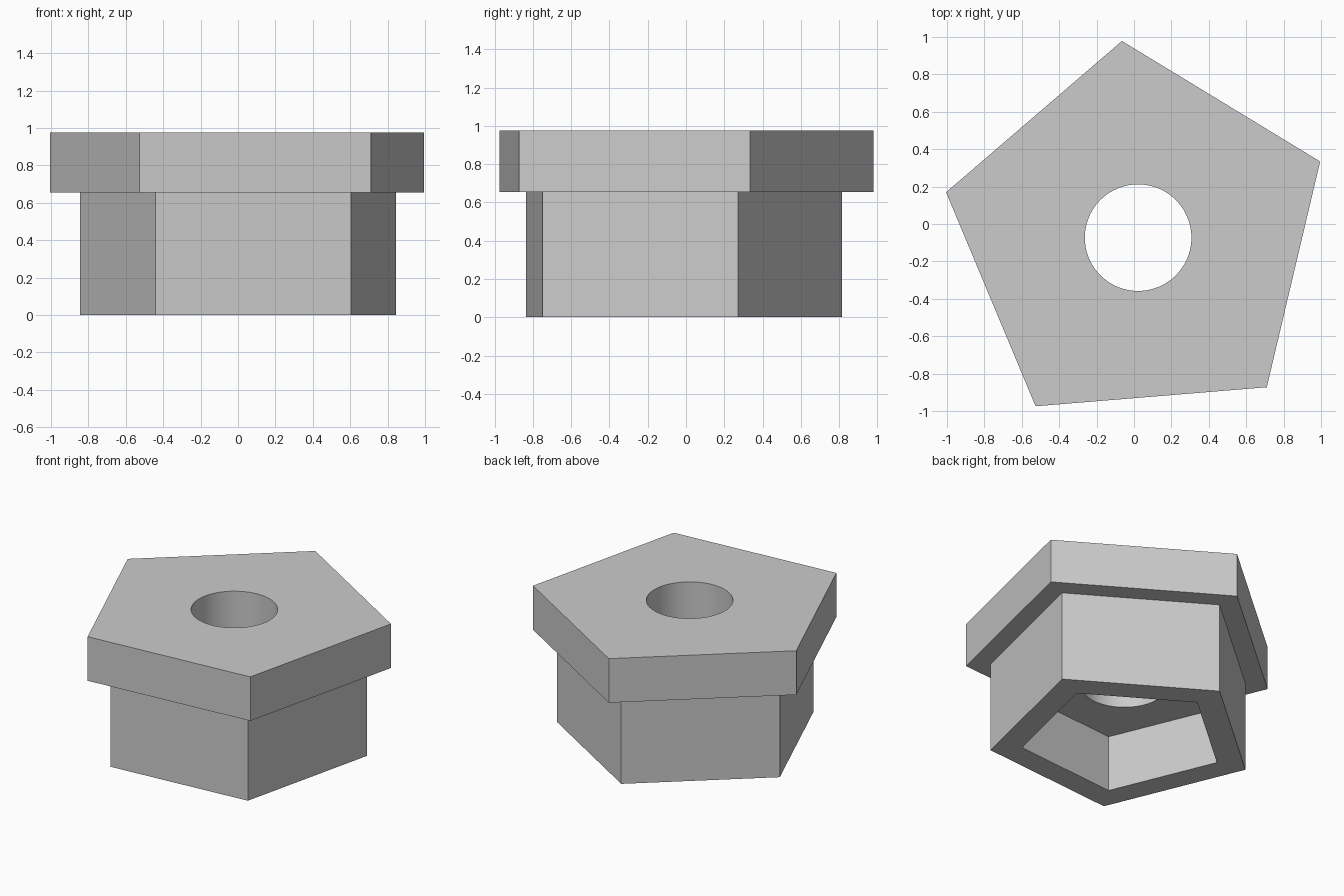
import bpy
import bmesh
from math import cos, sin, radians

cube = bpy.data.objects.get("Cube")
if cube:
    bpy.data.objects.remove(cube, do_unlink=True)

CENTRE_X, CENTRE_Y = 0.022, -0.073
TURN = 22.7          # direction of one pentagon corner, degrees
SEGMENTS = 80        # multiple of 5, so the corners fall on ring points
TOP, SHOULDER, CEILING = 0.975, 0.655, 0.408
HEAD, BODY, POCKET, BORE = 1.055, 0.892, 0.682, 0.285


def ring(bm, radius, z, pentagon=True):
    """Closed ring of points, either pentagonal or circular."""
    points = []
    for i in range(SEGMENTS):
        step = i * 360 / SEGMENTS
        r = radius
        if pentagon:
            r *= cos(radians(36)) / cos(radians(step % 72 - 36))
        a = radians(step + TURN)
        points.append(bm.verts.new((CENTRE_X + r * cos(a), CENTRE_Y + r * sin(a), z)))
    return points


bm = bmesh.new()
rings = [
    # flanged head
    ring(bm, HEAD, TOP),
    ring(bm, HEAD, SHOULDER),
    # narrower body
    ring(bm, BODY, SHOULDER),
    ring(bm, BODY, 0),
    # pentagonal pocket underneath
    ring(bm, POCKET, 0),
    ring(bm, POCKET, CEILING),
    # round bore through the head
    ring(bm, BORE, CEILING, pentagon=False),
    ring(bm, BORE, TOP, pentagon=False),
]

# Join each ring to the next, closing the section back at the top
for lower, upper in zip(rings, rings[1:] + rings[:1]):
    for i in range(SEGMENTS):
        j = (i + 1) % SEGMENTS
        bm.faces.new((lower[i], lower[j], upper[j], upper[i]))
bmesh.ops.recalc_face_normals(bm, faces=bm.faces)

mesh = bpy.data.meshes.new("pentagonal_bushing")
bm.to_mesh(mesh)
bm.free()
bushing = bpy.data.objects.new("pentagonal_bushing", mesh)
bpy.context.collection.objects.link(bushing)

# Plain grey material
grey = bpy.data.materials.new("light_grey")
grey.use_nodes = True
colour = (0.6, 0.6, 0.6, 1)
grey.diffuse_color = colour
grey.node_tree.nodes["Principled BSDF"].inputs["Base Color"].default_value = colour
mesh.materials.append(grey)

# Smooth bore, crisp edges everywhere else
bpy.ops.object.select_all(action="DESELECT")
bushing.select_set(True)
bpy.context.view_layer.objects.active = bushing
bpy.ops.object.shade_smooth_by_angle(angle=radians(30))
